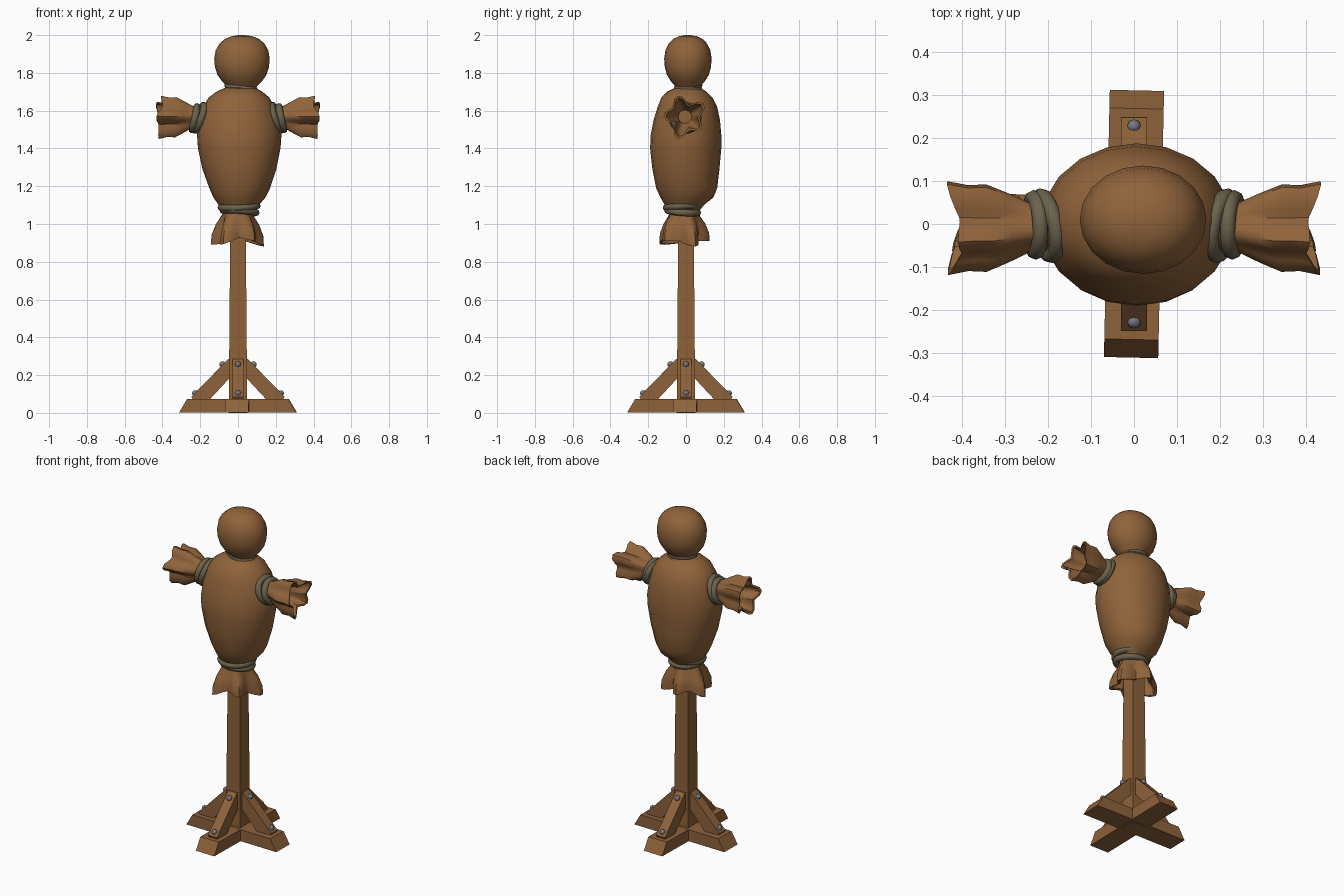
import bpy, bmesh, math
from mathutils import Vector, Matrix

if "Cube" in bpy.data.objects:
    bpy.data.objects.remove(bpy.data.objects["Cube"])


def material(name, rgb):
    m = bpy.data.materials.new(name)
    m.diffuse_color = (*rgb, 1)
    m.use_nodes = True
    m.node_tree.nodes["Principled BSDF"].inputs["Base Color"].default_value = m.diffuse_color
    return m


WOOD = material("brown wood", (0.27, 0.122, 0.042))
CLOTH = material("brown sackcloth", (0.28, 0.125, 0.043))
ROPE = material("grey olive rope", (0.15, 0.125, 0.075))
IRON = material("grey iron", (0.19, 0.19, 0.24))


def finish(name, bm, mat, smooth=None):
    bmesh.ops.recalc_face_normals(bm, faces=bm.faces[:])
    me = bpy.data.meshes.new(name)
    bm.to_mesh(me)
    bm.free()
    ob = bpy.data.objects.new(name, me)
    bpy.context.collection.objects.link(ob)
    me.materials.append(mat)
    if smooth:
        bpy.ops.object.select_all(action='DESELECT')
        ob.select_set(True)
        bpy.context.view_layer.objects.active = ob
        bpy.ops.object.shade_smooth_by_angle(angle=math.radians(smooth))
    return ob


def loft(name, rings, mat, smooth=None, closed=False):
    """Skin a list of point rings; cap the ends, or join them when closed."""
    bm = bmesh.new()
    vs = [[bm.verts.new(p) for p in r] for r in rings]
    n = len(vs[0])
    pairs = list(zip(vs, vs[1:])) + ([(vs[-1], vs[0])] if closed else [])
    for a, b in pairs:
        for i in range(n):
            j = (i + 1) % n
            bm.faces.new((a[i], a[j], b[j], b[i]))
    if not closed:
        bm.faces.new(vs[0])
        bm.faces.new(vs[-1])
    return finish(name, bm, mat, smooth)


def angles(n):
    return [2 * math.pi * i / n for i in range(n)]


def stack(name, levels, mat, n=20):
    """Upright body from (z, xmin, xmax, ymin, ymax) levels."""
    rings = [[((a + b) / 2 + (b - a) / 2 * math.cos(t),
               (c + d) / 2 + (d - c) / 2 * math.sin(t), z) for t in angles(n)]
             for z, a, b, c, d in levels]
    return loft(name, rings, mat, 50)


def coil(name, centre, u, v, r):
    """Rope ring around a centre, spanned by the half axes u and v."""
    c, u, v = Vector(centre), Vector(u), Vector(v)
    w = u.cross(v).normalized()
    rings = []
    for t in angles(24):
        d = u * math.cos(t) + v * math.sin(t)
        o = d.normalized()
        rings.append([c + d + o * r * math.cos(s) + w * r * math.sin(s) for s in angles(8)])
    return loft(name, rings, ROPE, 60, closed=True)


def frill(name, origin, axis, u, v, prof, phase):
    """Hollow pleated cloth end: prof rows are (distance, radius, pleat depth, hem wobble)."""
    o, axis, u, v = map(Vector, (origin, axis, u, v))
    rings = []
    for dist, r, amp, wob in prof:
        ring = []
        for t in angles(30):
            k = r * (1 + amp * math.cos(5 * (t - phase)) + 0.35 * amp * math.sin(3 * t + 0.6))
            h = dist + wob * math.sin(2 * t + 0.8) + wob * 0.5 * math.cos(5 * (t - phase))
            ring.append(o + axis * h + (u * math.cos(t) + v * math.sin(t)) * k)
        rings.append(ring)
    return loft(name, rings, CLOTH, 40)


def prism(name, outline, half, mat, turn):
    """Extrude an (r, z) outline sideways, then turn it about z."""
    m = Matrix.Rotation(turn, 3, 'Z')
    rings = [[m @ Vector((r, s, z)) for r, z in outline] for s in (-half, half)]
    return loft(name, rings, mat)


# Crossed foot beams with sloped ends, slightly askew
FOOT = [(-0.31, 0.003), (0.31, 0.003), (0.268, 0.074), (-0.268, 0.074)]
for i in range(2):
    foot = [(r, z - 0.001 * i) for r, z in FOOT]
    prism(f"foot_beam_{i + 1}", foot, 0.063, WOOD, i * math.pi / 2 - 0.022)

# Tapered square post
loft("post", [[(x * h, y * h, z) for x, y in ((-1, -1), (1, -1), (1, 1), (-1, 1))]
              for z, h in ((0.0, 0.049), (0.5, 0.045), (1.1, 0.04))], WOOD)

# Four braces, each with two bolts
BRACE = [(0.03, 0.285), (0.053, 0.285), (0.247, 0.085), (0.235, 0.06), (0.16, 0.06), (0.03, 0.2)]
for i in range(4):
    turn = i * math.pi / 2
    prism(f"brace_{i + 1}", BRACE, 0.03, WOOD, turn)
    bm = bmesh.new()
    for r, z in ((0.083, 0.257), (0.227, 0.104)):
        p = Matrix.Rotation(turn, 3, 'Z') @ Vector((r, 0, z))
        bmesh.ops.create_uvsphere(bm, u_segments=8, v_segments=6, radius=0.016,
                                  matrix=Matrix.Translation(p))
    finish(f"bolts_{i + 1}", bm, IRON, 60)

# Stuffed torso
stack("torso", [
    (1.07, -0.08, 0.09, -0.09, 0.07),
    (1.105, -0.105, 0.115, -0.115, 0.10),
    (1.14, -0.13, 0.145, -0.135, 0.145),
    (1.19, -0.152, 0.17, -0.158, 0.165),
    (1.29, -0.188, 0.203, -0.178, 0.177),
    (1.40, -0.212, 0.225, -0.19, 0.187),
    (1.47, -0.217, 0.23, -0.187, 0.187),
    (1.55, -0.208, 0.217, -0.172, 0.18),
    (1.62, -0.185, 0.195, -0.15, 0.165),
    (1.67, -0.155, 0.165, -0.13, 0.14),
    (1.70, -0.115, 0.13, -0.10, 0.11),
    (1.725, -0.06, 0.085, -0.05, 0.07)], CLOTH)

# Stuffed head
head = []
for z, r in ((1.70, 0.06), (1.733, 0.082), (1.755, 0.105), (1.79, 0.13), (1.83, 0.143),
             (1.875, 0.147), (1.92, 0.139), (1.955, 0.119), (1.98, 0.09), (1.994, 0.055), (2.0, 0.018)):
    head.append((z, 0.021 - r, 0.021 + r, 0.01 - r * 0.855, 0.01 + r * 0.855))
stack("head", head, CLOTH)

# Neck and waist ropes
coil("neck_rope_upper", (0.013, 0.012, 1.728), (0.072, 0, -0.006), (0, 0.061, 0.004), 0.014)
coil("neck_rope_lower", (0.013, 0.012, 1.710), (0.076, 0, 0.005), (0, 0.064, -0.003), 0.014)
coil("waist_rope_upper", (0.006, -0.017, 1.092), (0.096, 0, 0.004), (0, 0.088, 0.006), 0.018)
coil("waist_rope_lower", (0.008, -0.018, 1.066), (0.088, 0, -0.006), (0, 0.080, -0.006), 0.018)

# Cloth frill under the waist
frill("waist_frill", (-0.003, -0.012, 1.10), (0, 0, -1), (1, 0, 0), (0, 1, 0),
      [(0, 0.07, 0, 0), (0.05, 0.078, 0.06, 0), (0.10, 0.102, 0.16, 0.004),
       (0.15, 0.117, 0.2, 0.01), (0.195, 0.118, 0.22, 0.016),
       (0.19, 0.104, 0.25, 0.016), (0.13, 0.09, 0.2, 0.008), (0.08, 0.05, 0, 0)], math.radians(-50))

# Arms: pleated sleeve ends tied with two rope coils, mirrored left and right
for side, s in (("right", 1), ("left", -1)):
    frill(f"{side}_arm_frill", (s * 0.16, -0.006, 1.568), (s, 0, 0), (0, 1, 0), (0, 0, 1),
          [(0, 0.055, 0, 0), (0.08, 0.056, 0.06, 0), (0.125, 0.074, 0.15, 0.004),
           (0.17, 0.09, 0.21, 0.01), (0.21, 0.089, 0.2, 0.012), (0.255, 0.096, 0.22, 0.014),
           (0.25, 0.083, 0.25, 0.014), (0.18, 0.066, 0.22, 0.01), (0.12, 0.035, 0, 0)],
          math.radians(35))
    coil(f"{side}_arm_rope_inner", (s * 0.204, -0.004, 1.562),
         (s * 0.012, 0.068, 0), (s * -0.022, 0, 0.066), 0.019)
    coil(f"{side}_arm_rope_outer", (s * 0.23, -0.002, 1.56),
         (s * 0.002, 0.062, 0), (s * -0.013, 0, 0.061), 0.019)
